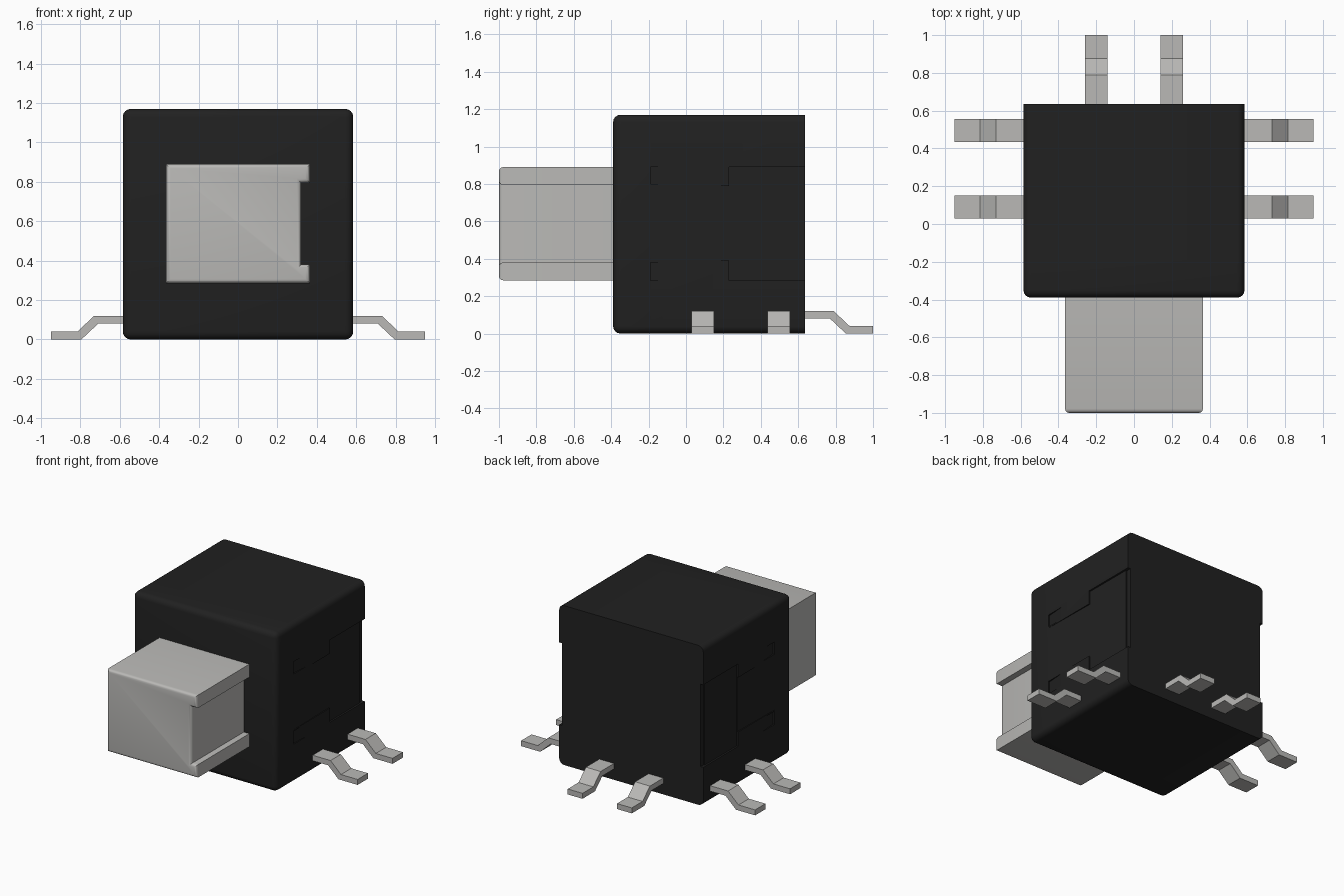
import bpy
import bmesh
from math import radians
from mathutils import Vector

if "Cube" in bpy.data.objects:
    bpy.data.objects.remove(bpy.data.objects["Cube"], do_unlink=True)


def material(name, rgb):
    m = bpy.data.materials.new(name)
    m.use_nodes = True
    m.diffuse_color = (*rgb, 1)
    m.node_tree.nodes["Principled BSDF"].inputs["Base Color"].default_value = (*rgb, 1)
    return m


BLACK = material("black plastic", (0.015, 0.015, 0.015))
GREY = material("light grey", (0.49, 0.485, 0.47))


def prism(name, points, axis, start, end, mat, bevel=0, rule=None, segments=4):
    """Extrude a 2D outline along an axis, rounding the edges picked by rule."""
    def place(a, b, c):
        return {"x": (c, a, b), "y": (a, c, b), "z": (a, b, c)}[axis]
    bm = bmesh.new()
    face = bm.faces.new([bm.verts.new(place(a, b, start)) for a, b in points])
    extruded = bmesh.ops.extrude_face_region(bm, geom=[face])["geom"]
    moved = [v for v in extruded if isinstance(v, bmesh.types.BMVert)]
    bmesh.ops.translate(bm, verts=moved, vec=Vector(place(0, 0, end - start)))
    bmesh.ops.recalc_face_normals(bm, faces=bm.faces)
    if bevel:
        edges = [e for e in bm.edges if rule(e)]
        bmesh.ops.bevel(bm, geom=edges, offset=bevel, segments=segments,
                        profile=0.5, affect="EDGES", clamp_overlap=True)
    mesh = bpy.data.meshes.new(name)
    bm.to_mesh(mesh)
    bm.free()
    mesh.materials.append(mat)
    ob = bpy.data.objects.new(name, mesh)
    bpy.context.collection.objects.link(ob)
    return ob


def activate(ob):
    bpy.ops.object.select_all(action="DESELECT")
    ob.select_set(True)
    bpy.context.view_layer.objects.active = ob


def smooth(ob):
    activate(ob)
    bpy.ops.object.shade_smooth_by_angle(angle=radians(35))


def cut(ob, cutter):
    activate(ob)
    mod = ob.modifiers.new("cut", "BOOLEAN")
    mod.operation = "DIFFERENCE"
    mod.solver = "EXACT"
    mod.object = cutter
    bpy.ops.object.modifier_apply(modifier=mod.name)
    bpy.data.objects.remove(cutter, do_unlink=True)


def lengthwise(e):
    return abs(e.verts[0].co.y - e.verts[1].co.y) > 0.1


def at_front(y):
    return lambda e: all(abs(v.co.y - y) < 0.001 for v in e.verts)


# Body: front cover and rear housing meeting at a seam
W, H = 0.585, 1.17
FRONT, SEAM, BACK = -0.39, -0.19, 0.635
outline = [(-W, 0), (W, 0), (W, H), (-W, H)]
cover = prism("front_cover", outline, "y", FRONT, SEAM, BLACK, 0.04,
              lambda e: lengthwise(e) or at_front(FRONT)(e))
housing = prism("rear_housing", outline, "y", SEAM, BACK, BLACK, 0.04, lengthwise)

# Latch recesses on both sides: (y0, depth0, y1, depth1, z0, z1)
recesses = [
    (SEAM, 0.001, 0.24, 0.009, 0.39, 0.79),
    (0.23, 0.012, 0.6, 0.014, 0.285, 0.89),
    (0.6, 0.022, 0.7, 0.022, 0.285, 0.89),
    (SEAM - 0.01, 0.012, -0.06, 0.001, 0.80, 0.89),
    (SEAM - 0.01, 0.012, -0.06, 0.001, 0.285, 0.38),
]
for side in (-1, 1):
    for y0, d0, y1, d1, z0, z1 in recesses:
        shape = [(side * (W - d0), y0), (side * (W + 0.1), y0),
                 (side * (W + 0.1), y1), (side * (W - d1), y1)]
        cut(housing, prism("recess_cutter", shape, "z", z0, z1, BLACK))
smooth(cover)
smooth(housing)

# Push button with a channel along its left side
R, FLOOR, LOW, TOP = 0.365, 0.32, 0.285, 0.89
button = prism("push_button",
               [(-R, LOW), (R, LOW), (R, 0.38), (FLOOR, 0.38),
                (FLOOR, 0.795), (R, 0.795), (R, TOP), (-R, TOP)],
               "y", -1, FRONT + 0.08, GREY, 0.022, at_front(-1))
smooth(button)


# Bent terminals: a strip stepping down to the ground
def pin_profile(start, bend, end, sign=1):
    top = [(start, 0.12), (bend, 0.12), (bend + 0.085, 0.04), (end, 0.04)]
    under = [(end, 0), (bend + 0.065, 0), (bend - 0.02, 0.08), (start, 0.08)]
    return [(sign * a, z) for a, z in top + under]


for label, sign in (("left", 1), ("right", -1)):
    for place, y in (("front", 0.09), ("rear", 0.495)):
        prism(f"{label}_{place}_pin", pin_profile(W - 0.03, 0.73, 0.95, sign),
              "y", y - 0.06, y + 0.06, GREY)
    x = sign * 0.2
    prism(f"back_{label}_pin", pin_profile(BACK - 0.03, 0.79, 1.0),
          "x", x - 0.06, x + 0.06, GREY)
